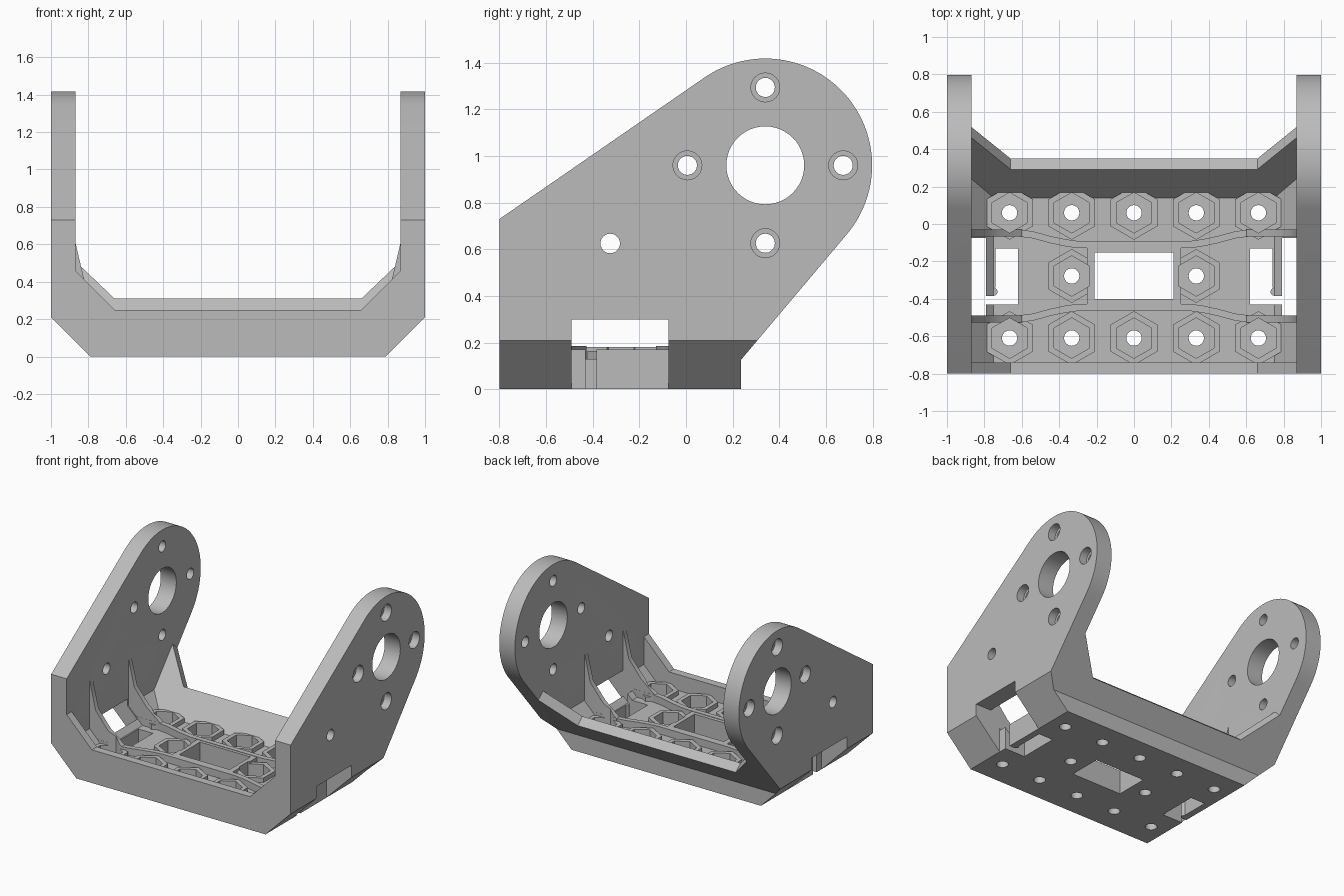
import bpy, bmesh
from math import cos, sin, pi, acos, atan2, hypot

cube = bpy.data.objects.get("Cube")
if cube:
    bpy.data.objects.remove(cube, do_unlink=True)

grey = bpy.data.materials.new("matte grey")
grey.use_nodes = True
tint = (0.5, 0.5, 0.5, 1)
grey.diffuse_color = tint
grey.node_tree.nodes["Principled BSDF"].inputs["Base Color"].default_value = tint

# Ways to place a flat outline point (u, v) at depth t
along_x = lambda u, v, t: (t, u, v)
along_y = lambda u, v, t: (u, t, v)
along_z = lambda u, v, t: (u, v, t)


def prism(name, outline, place, a, b):
    bm = bmesh.new()
    rings = [[bm.verts.new(place(u, v, t)) for u, v in outline] for t in (a, b)]
    n = len(outline)
    bm.faces.new(rings[0])
    bm.faces.new(rings[1][::-1])
    for i in range(n):
        j = (i + 1) % n
        bm.faces.new((rings[0][j], rings[0][i], rings[1][i], rings[1][j]))
    bmesh.ops.recalc_face_normals(bm, faces=bm.faces)
    mesh = bpy.data.meshes.new(name)
    bm.to_mesh(mesh)
    bm.free()
    mesh.materials.append(grey)
    ob = bpy.data.objects.new(name, mesh)
    bpy.context.collection.objects.link(ob)
    return ob


def combine(target, tool, operation):
    mod = target.modifiers.new("combine", 'BOOLEAN')
    mod.operation, mod.solver, mod.object = operation, 'EXACT', tool
    bpy.context.view_layer.objects.active = target
    bpy.ops.object.modifier_apply(modifier=mod.name)
    bpy.data.objects.remove(tool, do_unlink=True)


def ring(cu, cv, r, n):
    # starts at the top, so six sides give a point-up hexagon
    return [(cu + r * sin(2 * pi * i / n), cv + r * cos(2 * pi * i / n)) for i in range(n)]


def rect(u0, v0, u1, v1):
    return [(u0, v0), (u1, v0), (u1, v1), (u0, v1)]


def mirrored(half):
    return half + [(-u, v) for u, v in reversed(half)]


# Side outline: straight edges running tangent into a round head
CY, CZ, R = 0.34, 0.96, 0.458


def tangent(y, z, side):
    return atan2(z - CZ, y - CY) + side * acos(R / hypot(y - CY, z - CZ))


low, high = (0.235, 0.125), (-0.8, 0.73)
a0, a1 = tangent(*low, 1), tangent(*high, -1) % (2 * pi)
head = [(CY + R * cos(a0 + (a1 - a0) * i / 48), CZ + R * sin(a0 + (a1 - a0) * i / 48))
        for i in range(49)]
outline = [(-0.8, 0), (0.235, 0), low] + head + [high]
body = prism("bracket_body", outline, along_x, -1, 1)


def cut(points, place, a, b):
    combine(body, prism("cutter", points, place, a, b), 'DIFFERENCE')


def add(points, place, a, b):
    combine(body, prism("addition", points, place, a, b), 'UNION')


# Chamfered lower corners
for s in (-1, 1):
    cut([(s * 1.1, 0.31), (s * 0.69, -0.1), (s * 1.1, -0.1)], along_y, -1, 1)

# Inner trough with a leaning back wall
slope = 1.18
lean = lambda z: 0.14 + (z - 0.13) / slope
trough = mirrored([(0.75, 0.13), (0.87, 0.25), (0.87, 2)])
cut(trough, lambda x, z, t: (x, lean(z) if t else -0.74, z), 0, 1)

# Openings over the front wall and, square to its lean, the back wall
cut(mirrored([(0.66, 0.25), (0.87, 0.46), (0.87, 2)]), along_y, -1, -0.7)
cut(mirrored([(0.66, 0.31), (0.87, 0.51), (0.87, 2)]),
    lambda x, z, t: (x, lean(z) + 0.763 * t, z - 0.646 * t), -0.04, 0.3)

# Curved floor rails and corner gussets, mirrored about the middle row
MID = -0.278
centre = [(0, 0.168), (0.3, 0.168), (0.37, 0.178), (0.45, 0.195),
          (0.54, 0.22), (0.62, 0.23), (0.87, 0.23)]
path = [(-x, d) for x, d in centre[:0:-1]] + centre
gusset = [(0.6, 0.15), (0.6, 0.183), (0.72, 0.28), (0.82, 0.4), (0.872, 0.62),
          (0.9, 0.62), (0.9, 0.2), (0.8, 0.1)]
for s in (-1, 1):
    add([(x, MID + s * (d + 0.019)) for x, d in path]
        + [(x, MID + s * (d - 0.019)) for x, d in reversed(path)], along_z, 0.1, 0.185)
    for side in (-1, 1):
        add([(side * x, z) for x, z in gusset], along_y, MID + s * 0.212, MID + s * 0.248)

# Frame around the central opening
add(rect(-0.25, -0.435, 0.25, -0.12), along_z, 0.1, 0.182)

# Hexagonal nut bosses
spots = [(x, y) for y in (0.06, -0.61) for x in (-0.665, -0.333, 0, 0.333, 0.665)]
spots += [(-0.333, MID), (0.333, MID)]
for x, y in spots:
    add(ring(x, y, 0.144, 6), along_z, 0.1, 0.165)
for x, y in spots:
    cut(ring(x, y, 0.108, 6), along_z, 0.06, 0.3)
    cut(ring(x, y, 0.041, 24), along_z, -0.1, 0.1)

# Central opening
cut(rect(-0.21, -0.4, 0.21, -0.152), along_z, -0.1, 0.4)

# Side windows and the hooked cable slots beside them
for s in (-1, 1):
    cut(rect(s * 0.79, -0.49, s * 1.1, -0.075), along_z, -0.1, 0.3)
    tip = [(s * (0.752 + 0.022 * cos(a)), -0.362 + 0.022 * sin(a))
           for a in [pi / 2 + pi * i / 12 for i in range(13)]]
    cut([(s * 0.62, -0.43), (s * 0.62, -0.13), (s * 0.74, -0.13), (s * 0.74, -0.34)]
        + tip + [(s * 0.83, -0.384), (s * 0.83, -0.43)], along_z, -0.1, 0.25)

# Holes through both side plates, with counterbores on the outside
cut(ring(CY, CZ, 0.167, 48), along_x, -1.1, 1.1)
cut(ring(-0.325, 0.625, 0.042, 24), along_x, -1.1, 1.1)
for y, z in ring(CY, CZ, 0.334, 4):
    cut(ring(y, z, 0.041, 24), along_x, -1.1, 1.1)
    for s in (-1, 1):
        cut(ring(y, z, 0.062, 24), along_x, s * 0.94, s * 1.1)

body.select_set(True)
bpy.context.view_layer.objects.active = body
bpy.ops.object.shade_smooth_by_angle(angle=pi / 6)
